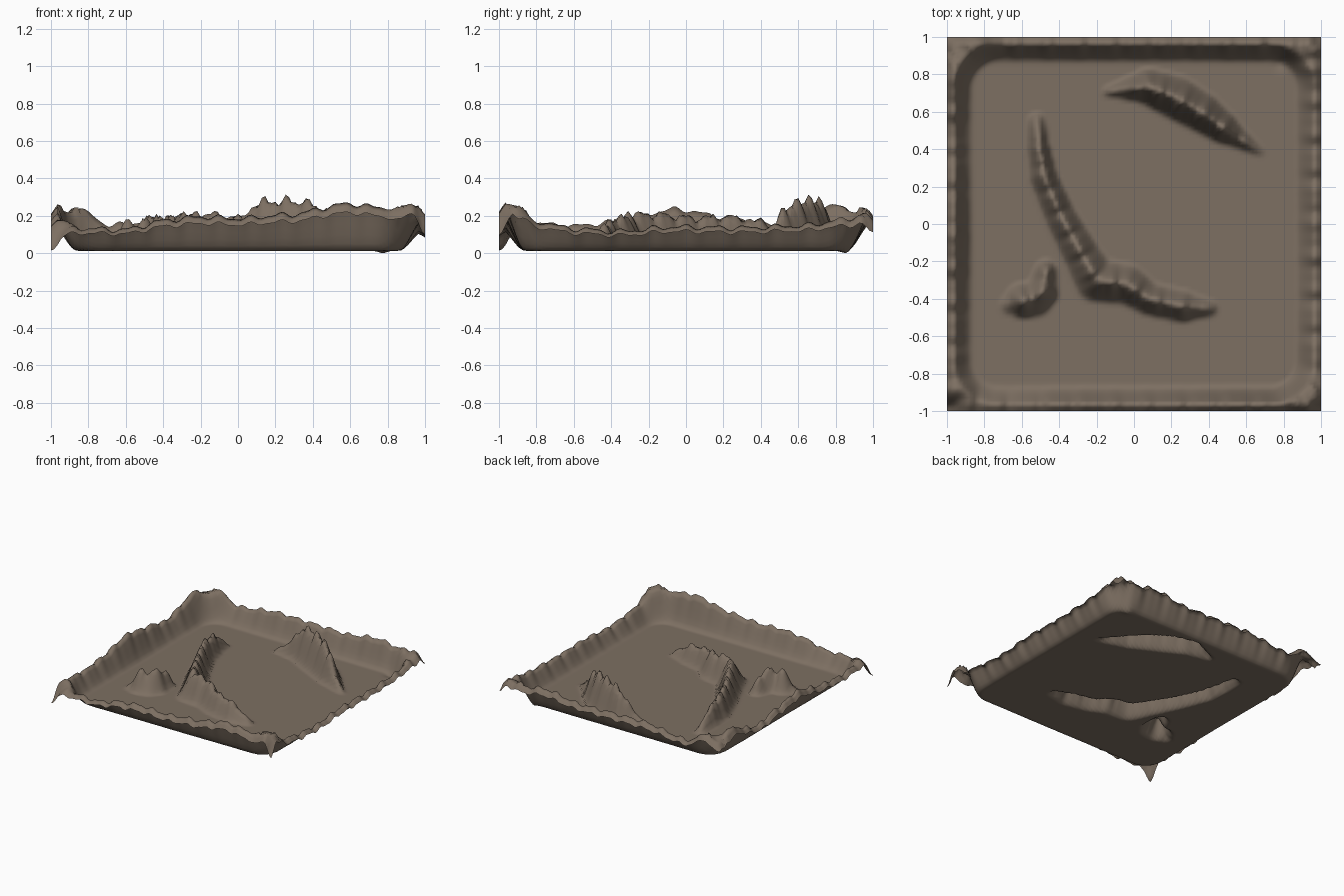
import bpy, bmesh, math
from mathutils import Vector

if "Cube" in bpy.data.objects:
    bpy.data.objects.remove(bpy.data.objects["Cube"])

N = 110          # grid resolution
FLOOR = 0.014


def smooth(t):
    t = max(0.0, min(1.0, t))
    return t * t * (3 - 2 * t)


def lerp_table(table, u):
    """Smoothly interpolated lookup in (position, height) pairs."""
    if u <= table[0][0]:
        return table[0][1]
    for (a, ha), (b, hb) in zip(table, table[1:]):
        if u <= b:
            return ha + (hb - ha) * smooth((u - a) / (b - a))
    return table[-1][1]


# Crest heights of the four rim walls
FRONT = [(-1, .07), (-.93, .13), (-.84, .135), (-.62, .13), (-.35, .185), (-.2, .2), (0, .19),
         (.25, .21), (.6, .27), (.82, .24), (.97, .27)]
BACK = [(-1, .2), (-.86, .24), (-.68, .155), (-.3, .2), (0, .195), (.3, .19), (.6, .23), (.8, .2), (.95, .22)]
LEFT = [(-1, .07), (-.9, .17), (-.6, .15), (-.4, .17), (-.05, .24), (.2, .2), (.45, .155), (.8, .25), (.95, .2)]
RIGHT = [(-1, .26), (-.9, .24), (-.78, .17), (-.6, .135), (-.38, .12), (-.05, .145), (.3, .14), (.6, .15),
         (.85, .18), (.97, .2)]

# Ridges: (x, y, height, half width)
LONG_RIDGE = [(-.52, .55, .06, .05), (-.51, .42, .17, .06), (-.48, .25, .2, .075), (-.39, .04, .19, .085),
              (-.28, -.16, .21, .1), (-.2, -.3, .21, .12), (-.04, -.32, .2, .11), (.08, -.4, .17, .09),
              (.26, -.44, .14, .09), (.4, -.45, .05, .05)]
BACK_RIDGE = [(-.14, .71, .03, .03), (-.01, .725, .14, .07), (.08, .735, .27, .1), (.22, .68, .29, .12),
              (.36, .6, .28, .11), (.47, .52, .24, .09), (.56, .46, .11, .06), (.67, .39, .02, .03)]
MOUND = [(-.47, -.25, .12, .06), (-.49, -.36, .19, .09), (-.53, -.4, .14, .1), (-.59, -.41, .19, .1),
         (-.66, -.43, .05, .06)]


def ridge(points, p, phase):
    best, travelled = 0.0, 0.0
    for a, b in zip(points, points[1:]):
        va, vb = Vector(a[:2]), Vector(b[:2])
        d = vb - va
        t = max(0.0, min(1.0, (p - va).dot(d) / d.length_squared))
        h = a[2] + (b[2] - a[2]) * t
        w = a[3] + (b[3] - a[3]) * t
        s = travelled + t * d.length
        h *= 1 + .08 * math.sin(s * 46 + phase) + .05 * math.sin(s * 95)
        k = 1 - (p - va - d * t).length / w
        if k > 0:
            best = max(best, h * (.45 * k + .55 * smooth(k)))
        travelled += d.length
    return best


def rim(x, y):
    # distance outside the rounded flat floor
    qx, qy = max(0, abs(x) - .73), max(0, abs(y) - .73)
    rise = (math.hypot(qx, qy) - .13) / .105
    if rise <= 0:
        return 0.0
    wx, wy = abs(x) ** 24, abs(y) ** 24
    side_x = lerp_table(LEFT if x < 0 else RIGHT, y)
    side_y = lerp_table(FRONT if y < 0 else BACK, x)
    crest = (side_x * wx + side_y * wy) / (wx + wy)
    u = (y * wx + x * wy) / (wx + wy)
    crest += .011 * math.sin(u * 37 + 2 * x + y) + .006 * math.sin(u * 71 + x - 3 * y)
    edge = min(1 - abs(x), 1 - abs(y))
    drop = 1 - smooth(edge / .035)
    corner = smooth((min(abs(x), abs(y)) - .93) / .07)
    low = {(False, False): .7, (True, False): .55, (True, True): .35, (False, True): .05}[(x > 0, y > 0)]
    h = crest * (1 - .2 * drop) * (1 - low * corner)
    t = min(1.0, rise)
    return max(0.0, h - FLOOR) * (.5 * t * t + .5 * smooth(t))


def height(x, y):
    p = Vector((x, y))
    z = FLOOR + rim(x, y)
    hill = max(ridge(LONG_RIDGE, p, 0), ridge(BACK_RIDGE, p, 1), ridge(MOUND, p, 2))
    dip = FLOOR * math.exp(-((x - .78) ** 2 + (y - .86) ** 2) / .0012)
    return max(0.0, max(z, FLOOR + hill * .95) - dip)


# Terrain sheet: one open surface with rim and ridges
bm = bmesh.new()
bmesh.ops.create_grid(bm, x_segments=N, y_segments=N, size=1)
for v in bm.verts:
    v.co.z = height(v.co.x, v.co.y)
low = min(v.co.z for v in bm.verts)
for v in bm.verts:
    v.co.z -= low
for f in bm.faces:
    f.smooth = True
mesh = bpy.data.meshes.new("terrain")
bm.to_mesh(mesh)
bm.free()
mat = bpy.data.materials.new("earth brown")
mat.diffuse_color = (.205, .160, .122, 1)
mat.use_nodes = True
mat.node_tree.nodes["Principled BSDF"].inputs["Base Color"].default_value = mat.diffuse_color
mesh.materials.append(mat)
bpy.context.collection.objects.link(bpy.data.objects.new("terrain", mesh))
